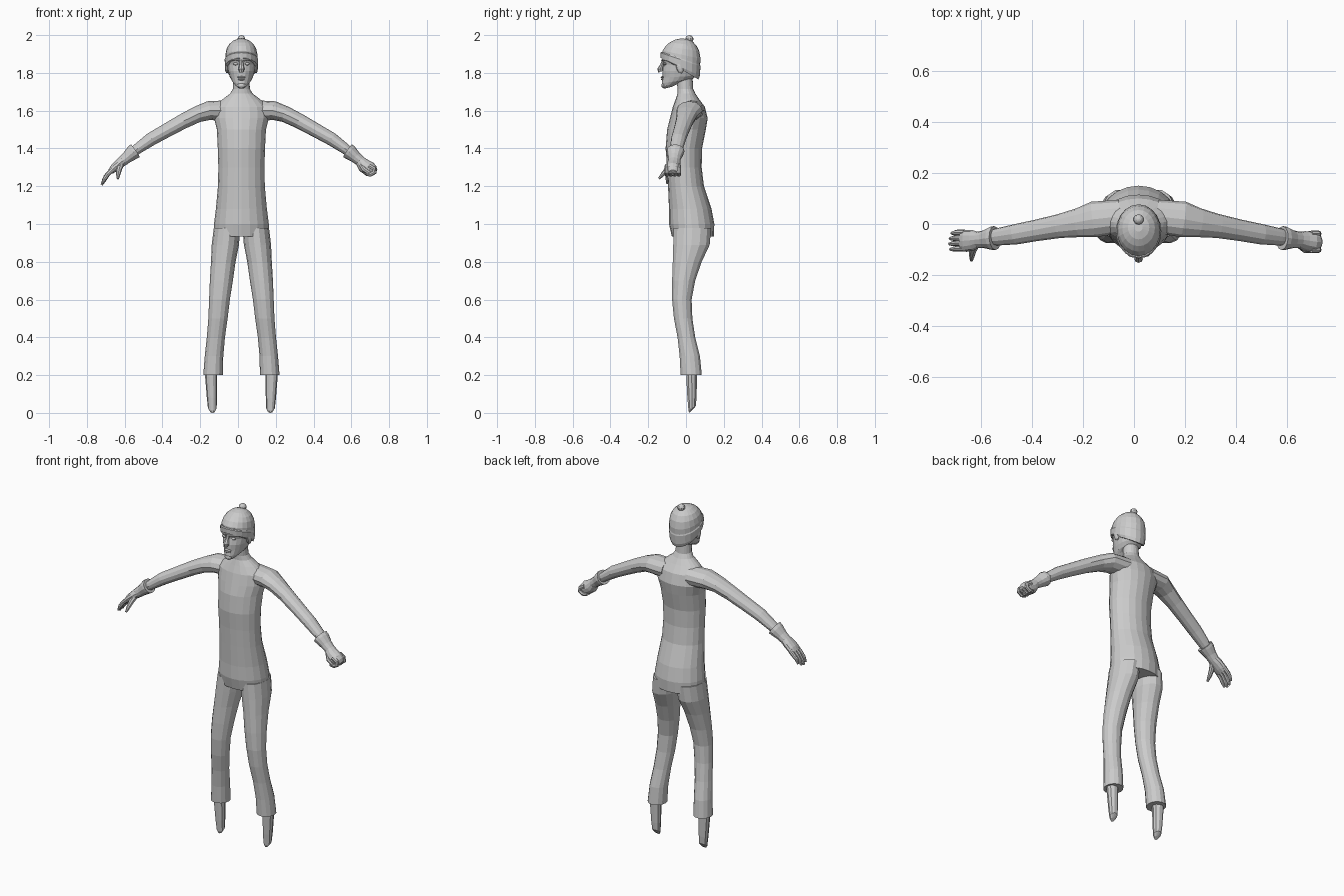
import bpy, bmesh, math
from mathutils import Vector

CX = 0.018  # the figure stands slightly off centre


def loft(name, rings, n):
    """Closed tube through rings of (centre, axis a, axis b)."""
    bm = bmesh.new()
    loops = []
    for c, a, b in rings:
        loops.append([bm.verts.new(c + a * math.cos(t) + b * math.sin(t))
                      for t in (2 * math.pi * i / n for i in range(n))])
    for lo, hi in zip(loops, loops[1:]):
        for i in range(n):
            j = (i + 1) % n
            bm.faces.new((lo[i], lo[j], hi[j], hi[i]))
    bm.faces.new(loops[0][::-1])
    bm.faces.new(loops[-1])
    bmesh.ops.recalc_face_normals(bm, faces=bm.faces)
    me = bpy.data.meshes.new(name)
    bm.to_mesh(me)
    bm.free()
    ob = bpy.data.objects.new(name, me)
    bpy.context.collection.objects.link(ob)
    return ob


def upright(name, rows, n):
    """Rows: x centre, half width, front y, back y, front z, back z."""
    return loft(name, [(Vector((CX + x, (f + k) / 2, (zf + zk) / 2)), Vector((w, 0, 0)),
                        Vector((0, (k - f) / 2, (zk - zf) / 2)))
                       for x, w, f, k, zf, zk in rows], n)


def limb(name, pts, n, side=1):
    """Points: x from body centre, y, z, thickness radius, depth radius."""
    ps = [Vector((CX + side * p[0], p[1], p[2])) for p in pts]
    rings = []
    for i, p in enumerate(ps):
        d = (ps[min(i + 1, len(ps) - 1)] - ps[max(i - 1, 0)]).normalized()
        depth = Vector((0, 1, 0)) - d * d.y
        if depth.length < 0.3:
            depth = Vector((1, 0, 0)) - d * d.x
        depth.normalize()
        rings.append((p, d.cross(depth) * pts[i][3], depth * pts[i][4]))
    return loft(name, rings, n)


def ball(name, x, y, z, rx, ry, rz, seg=10, ring=7, tilt=0):
    bpy.ops.mesh.primitive_uv_sphere_add(segments=seg, ring_count=ring, radius=1,
                                         location=(CX + x, y, z), rotation=(tilt, 0, 0))
    ob = bpy.context.object
    ob.name = name
    ob.scale = (rx, ry, rz)
    return ob


# Torso and neck
body = upright("body_suit", [(0, w, f, k, z, z) for z, w, f, k in (
    (.935, .146, -.075, .147), (1.0, .145, -.09, .15), (1.08, .135, -.09, .135),
    (1.2, .124, -.095, .095), (1.3, .122, -.1, .083), (1.4, .125, -.108, .085),
    (1.5, .13, -.1, .105), (1.56, .145, -.085, .115), (1.62, .142, -.07, .1),
    (1.66, .1, -.055, .07), (1.69, .06, -.045, .05), (1.715, .045, -.045, .038),
    (1.77, .042, -.05, .035))], 20)

ARM = ((.07, .03, 1.60, .055, .065), (.175, .018, 1.60, .05, .07), (.235, .005, 1.58, .043, .057),
       (.31, -.008, 1.543, .04, .047), (.40, -.025, 1.493, .037, .042),
       (.48, -.04, 1.448, .035, .04), (.55, -.05, 1.398, .028, .034), (.60, -.055, 1.36, .022, .026))
LEG = ((.15, .052, -.03, .085, .2), (.145, .049, -.035, .075, .3), (.135, .048, -.046, .05, .4),
       (.124, .051, -.065, .035, .5), (.116, .055, -.075, .031, .6), (.106, .061, -.075, .05, .7),
       (.096, .065, -.072, .085, .8), (.085, .072, -.07, .128, .89), (.076, .07, -.068, .135, .98))
CUFF = ((.562, -.055, 1.388, .041, .047), (.575, -.056, 1.379, .04, .046),
        (.605, -.06, 1.353, .031, .035), (.628, -.062, 1.334, .028, .032))

extras = []
for side, tag in ((1, "right"), (-1, "left")):
    extras.append(limb("arm_" + tag, ARM, 12, side))
    extras.append(upright("leg_" + tag, [(side * x, w, f, k, z, z) for x, w, f, k, z in LEG], 14))
    # Tapered feet with slanting soles
    upright("foot_" + tag, [(side * x, w, f, k, zf, zk) for x, w, f, k, zf, zk in (
        (.153, .013, .016, .034, .0, .015), (.154, .023, .012, .053, .012, .037),
        (.156, .027, .006, .057, .08, .08), (.16, .032, .0, .06, .19, .19),
        (.16, .032, .0, .06, .24, .24))], 10)
    # Ear, eye and brow
    ball("ear_" + tag, side * .077, -.033, 1.83, .011, .019, .033, tilt=.25)
    ball("eye_" + tag, side * .031, -.112, 1.848, .014, .008, .008)
    limb("eyebrow_" + tag, ((.012, -.126, 1.866, .005, .006), (.034, -.121, 1.872, .006, .007),
                            (.054, -.101, 1.866, .004, .006)), 8, side)

# Merge arms and legs with the torso
for ob in extras:
    mod = body.modifiers.new("join", 'BOOLEAN')
    mod.operation, mod.solver, mod.object = 'UNION', 'EXACT', ob
bpy.context.view_layer.objects.active = body
body.select_set(True)
for mod in list(body.modifiers):
    bpy.ops.object.modifier_apply(modifier=mod.name)
for ob in extras:
    bpy.data.objects.remove(ob)

# Closed glove
limb("glove_fist", CUFF + ((.648, -.066, 1.31, .037, .038), (.68, -.07, 1.29, .039, .041),
                           (.70, -.07, 1.28, .03, .036), (.712, -.07, 1.273, .015, .022)), 12)
for i in range(4):
    y = -.038 - i * .021
    limb("fist_finger", ((.675, y, 1.309, .013, .012), (.702, y, 1.293, .013, .012),
                         (.705, y, 1.275, .013, .012), (.683, y, 1.262, .012, .012),
                         (.66, y, 1.264, .009, .009)), 8)
limb("fist_thumb", ((.632, -.085, 1.315, .013, .013), (.65, -.1, 1.288, .014, .013),
                    (.675, -.102, 1.272, .012, .012), (.69, -.095, 1.268, .006, .006)), 8)

# Open glove
limb("glove_open", CUFF + ((.648, -.064, 1.318, .025, .04), (.675, -.066, 1.295, .022, .043),
                           (.693, -.066, 1.277, .015, .04)), 12, -1)
for i, drop in enumerate((.018, .004, .0, .008)):
    y = -.033 - i * .021
    limb("open_finger", ((.68, y, 1.29, .013, .011), (.708, y, 1.263, .012, .011),
                         (.727 - drop * .4, y - .002, 1.232 + drop, .011, .010),
                         (.74 - drop * .5, y - .003, 1.207 + drop, .006, .006)), 8, -1)
limb("open_thumb", ((.638, -.078, 1.318, .018, .016), (.648, -.102, 1.288, .015, .014),
                    (.652, -.122, 1.264, .012, .011), (.654, -.143, 1.24, .006, .006)), 8, -1)

# Head
upright("head", [(0,) + r for r in (
    (.018, -.112, -.07, 1.717, 1.728), (.036, -.124, -.02, 1.726, 1.755),
    (.05, -.128, .035, 1.745, 1.768), (.062, -.124, .058, 1.775, 1.785),
    (.071, -.125, .065, 1.81, 1.81), (.076, -.118, .068, 1.845, 1.84),
    (.079, -.127, .069, 1.872, 1.865), (.08, -.127, .066, 1.91, 1.9))], 20)
limb("nose", ((0, -.118, 1.866, .008, .008), (0, -.128, 1.842, .012, .009),
              (0, -.137, 1.82, .017, .015), (0, -.132, 1.807, .012, .016)), 8)
ball("upper_lip", 0, -.124, 1.777, .024, .01, .0055)
ball("lower_lip", 0, -.123, 1.766, .02, .01, .006)
ball("chin", 0, -.117, 1.733, .022, .014, .015)

# Knitted hat with band and bobble
upright("hat_band", [(0,) + r for r in (
    (.079, -.126, .066, 1.878, 1.765), (.086, -.134, .073, 1.88, 1.785),
    (.089, -.135, .077, 1.907, 1.835), (.085, -.13, .074, 1.911, 1.845))], 20)
upright("hat_crown", [(0,) + r for r in (
    (.085, -.127, .074, 1.9, 1.83), (.085, -.124, .077, 1.918, 1.875),
    (.078, -.108, .07, 1.942, 1.915), (.064, -.087, .055, 1.961, 1.945),
    (.042, -.06, .033, 1.975, 1.968), (.016, -.03, .006, 1.982, 1.98))], 20)
ball("hat_bobble", 0, .018, 1.98, .021, .021, .02)
